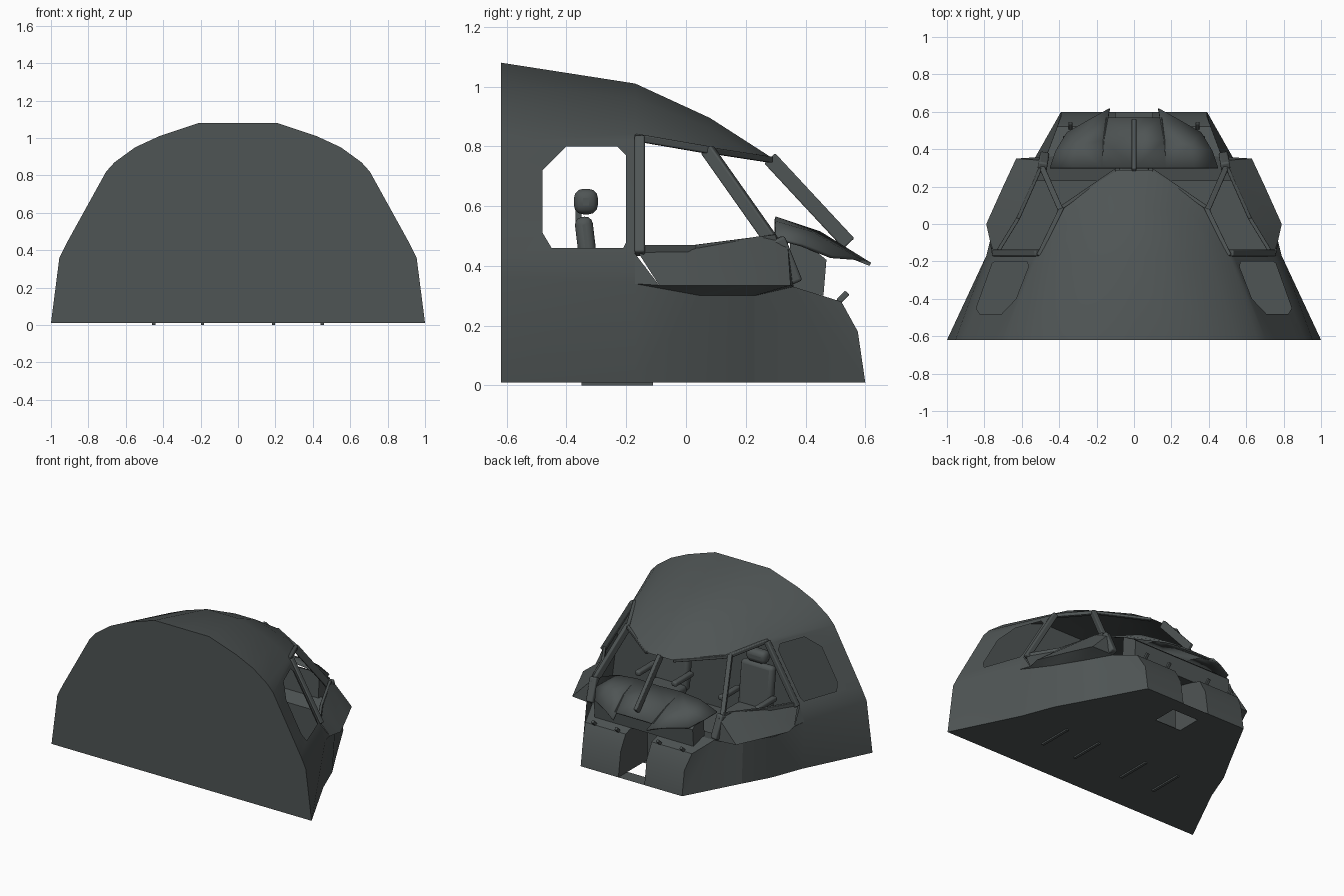
import bpy, bmesh, math
from mathutils import Vector, Matrix

if "Cube" in bpy.data.objects:
    bpy.data.objects.remove(bpy.data.objects["Cube"])

mat = bpy.data.materials.new("dark slate grey")
mat.diffuse_color = (0.078, 0.09, 0.09, 1)
mat.use_nodes = True
mat.node_tree.nodes["Principled BSDF"].inputs["Base Color"].default_value = mat.diffuse_color


def finish(name, bm, mirror=True, ref=None, thick=0, bevel=0, angle=35):
    bmesh.ops.remove_doubles(bm, verts=bm.verts, dist=0.0005)
    bmesh.ops.recalc_face_normals(bm, faces=bm.faces)
    if ref:  # open surfaces: make the normals point away from ref
        s = sum(f.normal.dot(f.calc_center_median() - Vector(ref)) * f.calc_area() for f in bm.faces)
        if s < 0:
            bmesh.ops.reverse_faces(bm, faces=bm.faces)
    me = bpy.data.meshes.new(name)
    bm.to_mesh(me)
    bm.free()
    me.materials.append(mat)
    ob = bpy.data.objects.new(name, me)
    bpy.context.collection.objects.link(ob)
    bpy.ops.object.select_all(action='DESELECT')
    ob.select_set(True)
    bpy.context.view_layer.objects.active = ob
    bpy.ops.object.shade_smooth_by_angle(angle=math.radians(angle))
    if bevel:
        b = ob.modifiers.new("bevel", 'BEVEL')
        b.width, b.segments = bevel, 3
    if thick:
        s = ob.modifiers.new("thickness", 'SOLIDIFY')
        s.thickness = thick
    if mirror:
        ob.modifiers.new("mirror", 'MIRROR')
    return ob


def face(bm, pts):
    bm.faces.new([bm.verts.new(p) for p in pts])


def loft(bm, a, b):
    for i in range(len(a) - 1):
        face(bm, (a[i], a[i + 1], b[i + 1], b[i]))


def box(name, c, size, bevel=0.0, mirror=True, tilt=0.0):
    bm = bmesh.new()
    m = Matrix.Translation(c) @ Matrix.Rotation(tilt, 4, 'X') @ Matrix.Diagonal((*size, 1))
    bmesh.ops.create_cube(bm, size=1, matrix=m)
    return finish(name, bm, mirror, bevel=bevel)


def bar(name, p, q, w, d, mirror=True):
    p, q = Vector(p), Vector(q)
    rot = (q - p).to_track_quat('Z', 'X').to_matrix().to_4x4()
    bm = bmesh.new()
    m = Matrix.Translation((p + q) / 2) @ rot @ Matrix.Diagonal((w, d, (q - p).length, 1))
    bmesh.ops.create_cube(bm, size=1, matrix=m)
    return finish(name, bm, mirror, bevel=min(w, d) * 0.2)


def at_y(y, pts):
    return [(x, y, z) for x, z in pts]


# hull cross-sections, from the floor up to the crown
back = at_y(-.62, [(1, .01), (.955, .36), (.915, .44), (.705, .82), (.66, .87),
                   (.55, .95), (.42, 1.01), (.21, 1.08), (0, 1.08)])
mid = at_y(-.17, [(.775, .01), (.79, .34), (.755, .44), (.53, .82), (.51, .84),
                  (.40, .91), (.28, .96), (.12, 1.01), (0, 1.01)])
fore = at_y(.08, [(.385, .79), (.29, .83), (.20, .86), (.08, .895), (0, .895)])
brow = [(.385, .08, .79), (.29, .15, .785), (.20, .22, .775), (.10, .29, .76), (0, .29, .76)]

REF = (0, -.1, .4)
bm = bmesh.new()
loft(bm, back[:3], mid[:3])
loft(bm, back[3:], mid[3:])
loft(bm, mid[4:], fore)
loft(bm, fore, brow)


# wall band with the rear window opening
def wall(y, z):
    t, u = (y + .62) / .45, (z - .44) / .38
    return ((.915 - .21 * u) * (1 - t) + (.755 - .225 * u) * t, y, z)


hole = [(-.45, .46), (-.21, .46), (-.2, .48), (-.2, .77), (-.23, .8), (-.4, .8), (-.48, .72), (-.48, .51)]
rim = [(-.62, .44), (-.17, .44), (-.17, .48), (-.17, .82), (-.23, .82), (-.62, .82), (-.62, .72), (-.62, .51)]
for i in range(8):
    j = (i + 1) % 8
    face(bm, [wall(*p) for p in (hole[i], hole[j], rim[j], rim[i])])
# lower side walls
foot = [mid[0], (.69, .05, .01), (.59, .23, .01)]
head = [mid[1], (.71, .05, .30), (.60, .23, .30)]
loft(bm, foot, head)
finish("hull_shell", bm, ref=REF, angle=40)

# rear bulkhead
bm = bmesh.new()
face(bm, back + [(0, -.62, .01)])
finish("rear_bulkhead", bm, ref=REF)

# floor with a hatch opening between the footwells
bm = bmesh.new()
face(bm, [(0, -.62, .01), back[0]] + foot + [(.39, .6, .01), (0, .6, .01), (0, .5, .01),
          (.1, .5, .01), (.1, .33, .01), (0, .33, .01)])
finish("floor", bm, ref=REF)

# outward leaning window sill with its underside
low = [(.77, -.09, .335), (.79, 0, .335), (.70, .2, .335), (.63, .35, .335)]
top = [(.745, -.17, .46), (.63, .02, .46), (.53, .25, .50), (.49, .34, .48)]
head4 = head + [(.47, .36, .33)]
bm = bmesh.new()
loft(bm, low, top)
loft(bm, head4, low)
face(bm, (mid[1], mid[2], low[0]))
face(bm, (low[3], top[3], head4[3]))
finish("window_sill", bm, ref=REF, angle=25)

# nose footwells
outer = [(.39, .6, .01), (.39, .575, .18), (.41, .52, .28), (.47, .36, .33), (.60, .23, .30), (.59, .23, .01)]
inner = [(.1, y, z) for x, y, z in outer]
bm = bmesh.new()
loft(bm, inner, outer)
face(bm, [outer[i] for i in (0, 1, 2, 3)])
face(bm, [outer[i] for i in (0, 3, 4, 5)])
face(bm, inner)
finish("footwell", bm, angle=30)
for x in (.16, .34):
    bar("footwell_lever", (x, .51, .28), (x, .54, .31), .02, .02)

# glareshield
bm = bmesh.new()
rows = [[(0, .3, .56), (0, .45, .51), (0, .57, .44)],
        [(.17, .3, .565), (.165, .45, .515), (.15, .57, .44)],
        [(.17, .3, .565), (.16, .45, .515), (.13, .62, .41)],
        [(.32, .3, .55), (.30, .42, .515), (.22, .57, .43)],
        [(.45, .3, .50), (.42, .39, .475), (.36, .49, .435)]]
for i in (0, 2, 3):
    loft(bm, rows[i], rows[i + 1])
finish("glareshield", bm, ref=(0, .4, 0), thick=.012)

# instrument panel under the glareshield
bm = bmesh.new()
prof = [(.35, .50), (.34, .33), (.46, .30), (.47, .42), (.41, .47)]
ends = [[(x, y, z) for y, z in prof] for x in (0, .38)]
loft(bm, ends[0] + ends[0][:1], ends[1] + ends[1][:1])
face(bm, ends[1])
finish("instrument_panel", bm)

# window frames
bar("rear_window_post", (.745, -.155, .44), (.515, -.155, .83), .035, .035)
bar("window_top_rail", (.51, -.17, .83), (.385, .09, .785), .025, .025)
bar("front_window_post", (.39, .07, .79), (.495, .31, .45), .045, .03)
bar("sill_rail", (.73, -.15, .455), (.62, .03, .455), .03, .02)
bar("sill_rail_front", (.62, .03, .455), (.50, .30, .49), .03, .02)
bar("windshield_top_rail", (.385, .09, .785), (.10, .285, .755), .02, .02)
bar("windshield_corner", (.49, .30, .49), (.48, .36, .34), .06, .05)
bar("windshield_centre_post", (0, .28, .76), (0, .545, .475), .05, .025, mirror=False)

# crew seats with rails through the floor
box("seat_cushion", (.32, -.18, .25), (.25, .24, .07), .025)
box("seat_base", (.32, -.2, .115), (.16, .16, .21), .01)
box("seat_back", (.32, -.325, .40), (.25, .06, .33), .025, tilt=.12)
box("headrest", (.32, -.335, .615), (.15, .08, .085), .03)
bar("headrest_stem", (.32, -.36, .52), (.32, -.36, .63), .03, .02)
for x in (.18, .46):
    box("armrest", (x, -.22, .36), (.04, .2, .035), .012)
for x in (.19, .45):
    box("seat_rail", (x, -.23, .009), (.018, .24, .018))

# centre pedestal
box("centre_pedestal", (0, .16, .14), (.16, .32, .26), .015, mirror=False)
